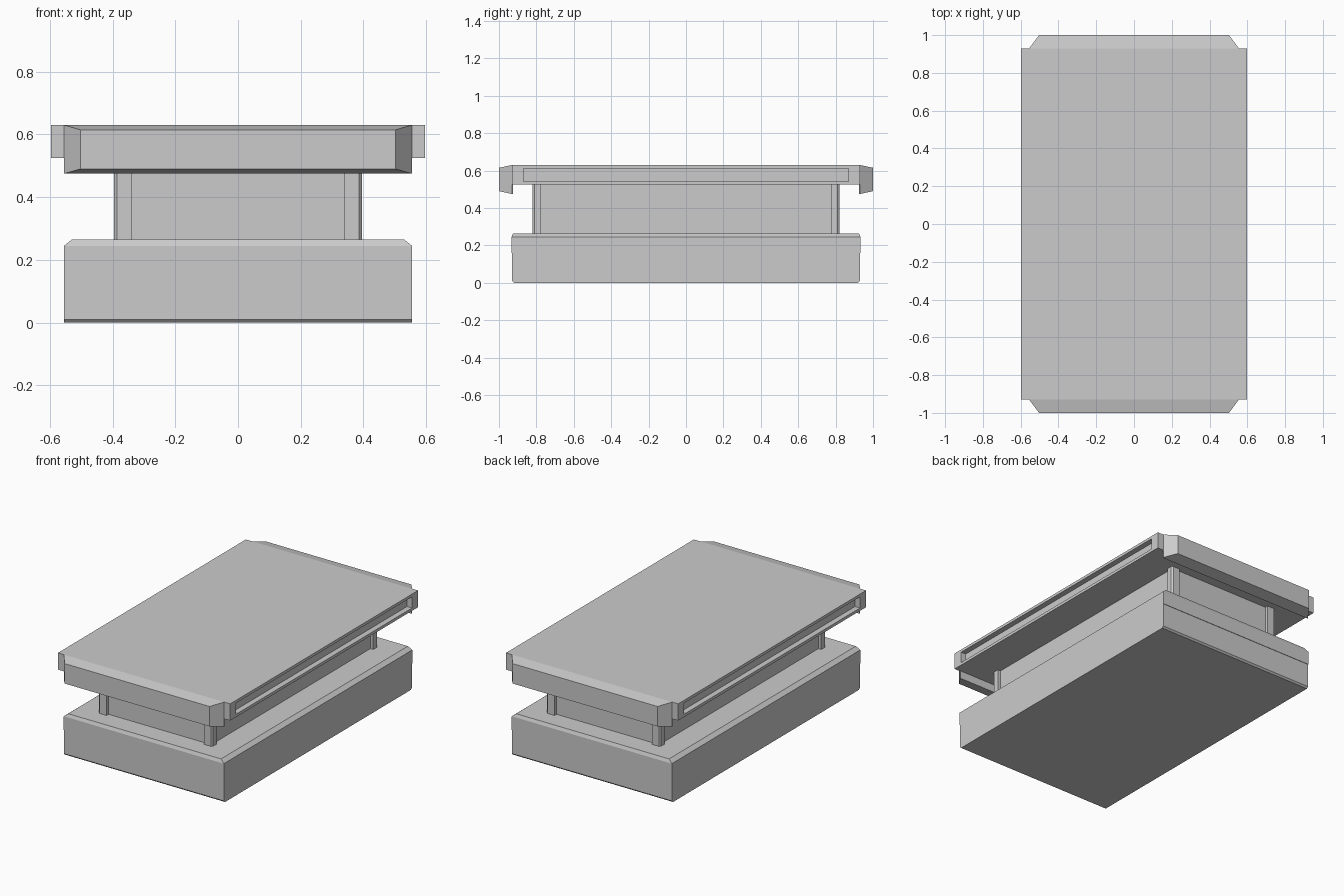
import bpy, bmesh

if "Cube" in bpy.data.objects:
    bpy.data.objects.remove(bpy.data.objects["Cube"])


def loft(name, rings):
    """Stack of rectangles: each ring is four corners; caps both ends."""
    bm = bmesh.new()
    vs = [[bm.verts.new(p) for p in r] for r in rings]
    for a, b in zip(vs, vs[1:]):
        for i in range(len(a)):
            j = (i + 1) % len(a)
            bm.faces.new((a[i], a[j], b[j], b[i]))
    bm.faces.new(vs[0][::-1])
    bm.faces.new(vs[-1])
    bmesh.ops.recalc_face_normals(bm, faces=bm.faces)
    me = bpy.data.meshes.new(name)
    bm.to_mesh(me)
    bm.free()
    ob = bpy.data.objects.new(name, me)
    bpy.context.collection.objects.link(ob)
    return ob


def flat(x, y, z):
    return [(-x, -y, z), (x, -y, z), (x, y, z), (-x, y, z)]


# Base block with chamfered top rim and slightly undercut ends
loft("base", [flat(.555, .92, 0), flat(.555, .93, .01), flat(.555, .93, .16),
              flat(.555, .933, .16), flat(.555, .933, .245), flat(.53, .925, .265)])

# Recessed waist
loft("waist", [flat(.375, .80, .26), flat(.375, .80, .53)])

# Corner posts with a chamfered outer corner
for sx in (-1, 1):
    for sy in (-1, 1):
        prof = [(.338, .775), (.395, .775), (.395, .81), (.386, .82), (.338, .82)]
        loft("corner_post", [[(x * sx, y * sy, z) for x, y in prof] for z in (.26, .53)])

# Top slab with a long recessed slot in each side
slab = loft("top_slab", [flat(.597, .93, .525), flat(.597, .93, .63)])
bm = bmesh.new()
bm.from_mesh(slab.data)
for s in (-1, 1):
    bm.faces.ensure_lookup_table()
    side = [f for f in bm.faces if f.normal.x * s > .9 and abs(f.calc_center_median().x) > .59][0]
    bmesh.ops.inset_individual(bm, faces=[side], thickness=.025)
    for v in side.verts:
        v.co.y = .87 if v.co.y > 0 else -.87
    new = bmesh.ops.extrude_discrete_faces(bm, faces=[side])["faces"]
    for v in new[0].verts:
        v.co.x -= s * .035
bm.to_mesh(slab.data)
bm.free()

# Tapered lips hanging over both ends
for s in (-1, 1):
    loft("end_lip", [[(-x, s * y, z0), (x, s * y, z0), (x, s * y, z1), (-x, s * y, z1)]
                     for x, y, z0, z1 in ((.555, .925, .475, .63), (.555, .93, .475, .63),
                                          (.503, 1, .49, .615))])
